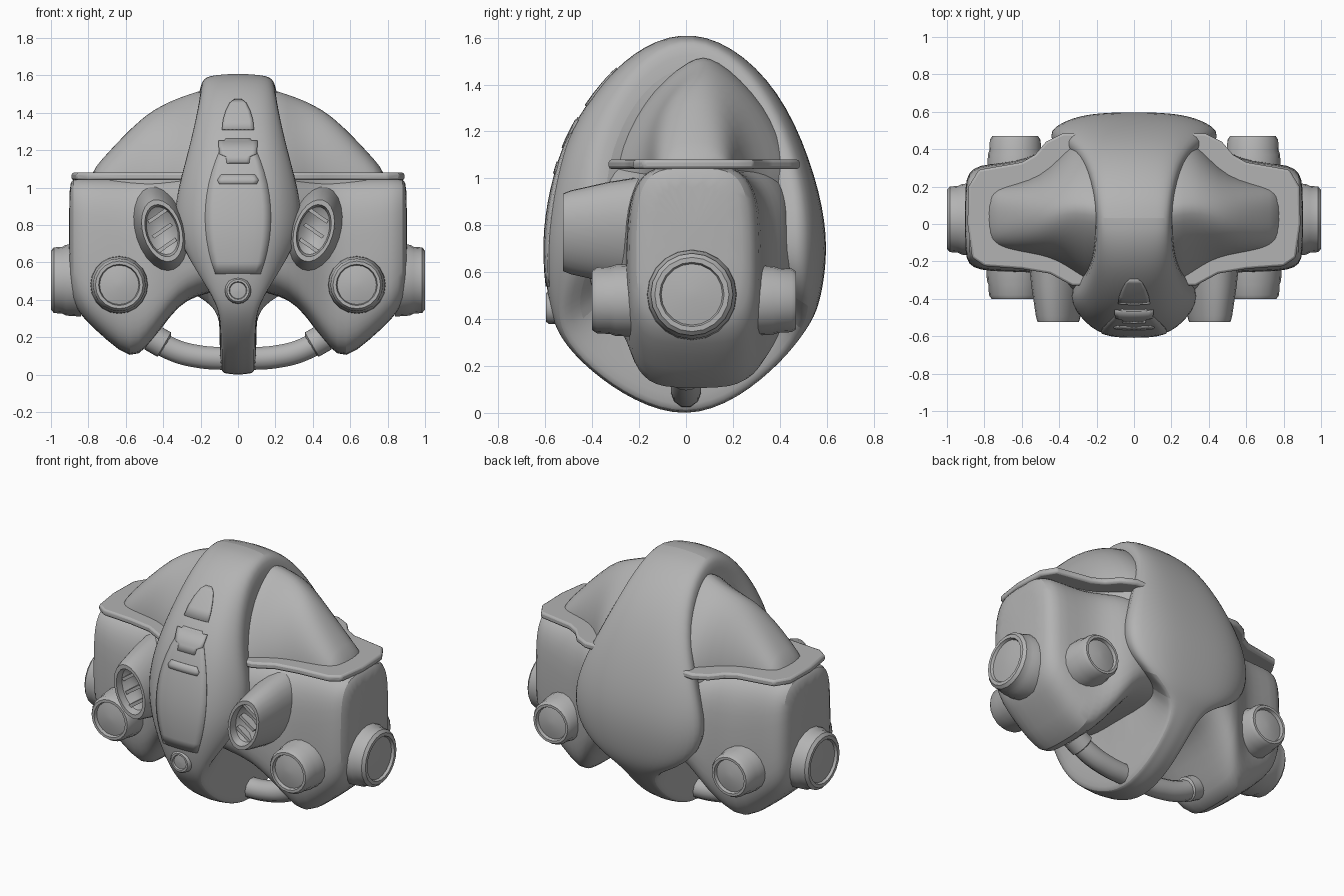
import bpy, bmesh, math
from mathutils import Matrix, Vector

cube = bpy.data.objects.get("Cube")
if cube:
    bpy.data.objects.remove(cube)

GREY = (0.45, 0.45, 0.45, 1)
mat = bpy.data.materials.new("hull_grey")
mat.use_nodes = True
mat.diffuse_color = GREY
for node in mat.node_tree.nodes:
    if node.type == 'BSDF_PRINCIPLED':
        node.inputs["Base Color"].default_value = GREY
        node.inputs["Roughness"].default_value = 0.6


def finish(name, bm, mirror=False, subsurf=0, bevel=0, angle=40):
    """Turn a bmesh into a smooth-shaded object with its modifiers."""
    bmesh.ops.recalc_face_normals(bm, faces=bm.faces[:])
    mesh = bpy.data.meshes.new(name)
    bm.to_mesh(mesh)
    bm.free()
    ob = bpy.data.objects.new(name, mesh)
    bpy.context.collection.objects.link(ob)
    mesh.materials.append(mat)
    bpy.ops.object.select_all(action='DESELECT')
    ob.select_set(True)
    bpy.context.view_layer.objects.active = ob
    bpy.ops.object.shade_smooth_by_angle(angle=math.radians(angle))
    if mirror:
        ob.modifiers.new("Mirror", 'MIRROR').use_mirror_merge = False
    if bevel:
        m = ob.modifiers.new("Bevel", 'BEVEL')
        m.width, m.segments = bevel, 2
    if subsurf:
        m = ob.modifiers.new("Subsurf", 'SUBSURF')
        m.levels = m.render_levels = subsurf
    return ob


def loft(rings, closed=False):
    """Skin equal rings; cap the two ends, or the two sides of a closed band."""
    bm = bmesh.new()
    vs = [[bm.verts.new(p) for p in ring] for ring in rings]
    n, m = len(vs), len(vs[0])
    for i in range(n if closed else n - 1):
        a, b = vs[i], vs[(i + 1) % n]
        for j in range(m - 1 if closed else m):
            k = (j + 1) % m
            bm.faces.new((a[j], a[k], b[k], b[j]))
    if closed:
        bm.faces.new([r[0] for r in vs])
        bm.faces.new([r[-1] for r in vs])
    else:
        bm.faces.new(vs[0])
        bm.faces.new(vs[-1])
    return bm


def oval(x, y0, y1, z0, z1, power, steps=24):
    """Rounded section across the y-z plane."""
    pts = []
    for i in range(steps):
        a = math.tau * (i + 0.5) / steps
        c, s = math.cos(a), math.sin(a)
        pts.append((x,
                    (y0 + y1) / 2 + (y1 - y0) / 2 * math.copysign(abs(c) ** (2 / power), c),
                    (z0 + z1) / 2 + (z1 - z0) / 2 * math.copysign(abs(s) ** (2 / power), s)))
    return pts


def lathe(name, profile, matrix, steps=20):
    """Revolve (radius, height) pairs around z, place with a matrix, mirror in x."""
    rings = [[matrix @ Vector((r * math.cos(math.tau * i / steps),
                               r * math.sin(math.tau * i / steps), h))
              for i in range(steps)] for r, h in profile]
    return finish(name, loft(rings), mirror=True, angle=35)


# Central band: egg-shaped loop in y-z as (y, z, half width, edge inset)
band = [
    (0.03, 1.61, 0.21, 0.93), (-0.18, 1.55, 0.22, 0.88), (-0.35, 1.40, 0.26, 0.80),
    (-0.49, 1.20, 0.32, 0.70), (-0.56, 1.00, 0.37, 0.62), (-0.60, 0.78, 0.37, 0.62),
    (-0.595, 0.60, 0.31, 0.70), (-0.575, 0.46, 0.20, 0.85), (-0.54, 0.34, 0.11, 0.93),
    (-0.41, 0.20, 0.10, 0.94), (-0.22, 0.07, 0.10, 0.94), (0, 0, 0.10, 0.94),
    (0.22, 0.08, 0.10, 0.94), (0.41, 0.24, 0.10, 0.94), (0.51, 0.37, 0.14, 0.92),
    (0.55, 0.44, 0.35, 0.85), (0.58, 0.55, 0.48, 0.78), (0.60, 0.75, 0.51, 0.76),
    (0.55, 1.00, 0.44, 0.82), (0.43, 1.30, 0.31, 0.85), (0.25, 1.51, 0.24, 0.90)]
MID = 0.8
rings = []
for y, z, w, e in band:
    half = [(0.5 * w, 0.99), (0.8 * w, (1 + e) / 2 + 0.02), (w, e), (min(w, 0.2), 0.3)]
    section = [(-x, s) for x, s in reversed(half)] + [(0, 1)] + half
    rings.append([(x, y * s * 1.015, MID + (z - MID) * s * 1.035) for x, s in section])
body = finish("central_band", loft(rings, closed=True), subsurf=2)

# Side pods: one crossbody running through the hull, as (x, y0, y1, z0, z1)
pods = [
    (0.10, -0.44, 0.46, 0.45, 1.12), (0.22, -0.43, 0.47, 0.42, 1.10),
    (0.32, -0.38, 0.47, 0.37, 1.07), (0.42, -0.31, 0.45, 0.23, 1.06),
    (0.49, -0.275, 0.40, 0.14, 1.06), (0.57, -0.26, 0.355, 0.075, 1.06),
    (0.70, -0.26, 0.33, 0.18, 1.06), (0.83, -0.25, 0.32, 0.30, 1.06),
    (0.885, -0.22, 0.28, 0.38, 1.05), (0.905, -0.16, 0.21, 0.50, 1.02)]
sections = [(-p[0],) + p[1:] for p in reversed(pods)] + pods
# The pods swell slightly around the middle of their height
finish("side_pods", loft([[(x, y * (1 - 0.3 * (z - 0.6) ** 2), z) for x, y, z in oval(*p, 4)]
                          for p in sections]), subsurf=1)

# Domed canopy arms above each pod, as (x, y0, y1, top, roundness)
arms = [(0.10, -0.36, 0.48, 1.56, 1.45), (0.22, -0.34, 0.485, 1.52, 1.45),
        (0.31, -0.28, 0.46, 1.49, 1.5), (0.40, -0.21, 0.36, 1.45, 1.7),
        (0.50, -0.17, 0.26, 1.39, 2.1), (0.63, -0.15, 0.22, 1.26, 2.4),
        (0.73, -0.13, 0.20, 1.15, 2.4), (0.79, -0.10, 0.18, 1.08, 2.4)]
finish("canopy_arm", loft([oval(x, y0, y1, 1.98 - z, z, p) for x, y0, y1, z, p in arms]),
       mirror=True, subsurf=1)

# Flange along the top of each pod
rim = [(0.2, -0.33), (0.33, -0.33), (0.45, -0.265), (0.6, -0.24), (0.8, -0.225), (0.865, -0.18),
       (0.89, 0), (0.885, 0.2), (0.83, 0.29), (0.6, 0.33), (0.53, 0.37), (0.47, 0.44),
       (0.38, 0.485), (0.2, 0.48)]
finish("pod_flange", loft([[(x, y, z) for x, y in rim] for z in (1.04, 1.08)]),
       mirror=True, bevel=0.012)


# Thrusters on the front, back and outer side of each pod
def thruster(name, place, turn, size, length):
    profile = [(1.13, 0), (1.1, 0.5), (1.04, 0.62), (1.02, 0.9), (0.92, 1),
               (0.80, 1), (0.76, 0.9), (0.55, 0.93), (0.15, 0.97)]
    lathe(name, [(r * size, h * length) for r, h in profile], Matrix.Translation(place) @ turn)


FRONT = Matrix.Rotation(math.pi / 2, 4, 'X')
BACK = Matrix.Rotation(-math.pi / 2, 4, 'X')
SIDE = Matrix.Rotation(math.pi / 2, 4, 'Y')
thruster("front_thruster", (0.635, -0.20, 0.48), FRONT, 0.138, 0.20)
thruster("back_thruster", (0.635, 0.27, 0.48), BACK, 0.133, 0.20)
thruster("side_thruster", (0.84, 0.025, 0.505), SIDE, 0.172, 0.16)

# Slanted oval intakes beside the nose
lean = (Matrix.Translation((0.405, -0.18, 0.77)) @ Matrix.Rotation(math.radians(17), 4, 'Y')
        @ Matrix.Diagonal((0.125, 1, 0.205, 1)) @ FRONT)
lathe("intake", [(1.2, 0), (1.08, 0.15), (0.9, 0.31), (0.83, 0.345), (0.7, 0.345),
                 (0.64, 0.30), (0.4, 0.27), (0.1, 0.26)], lean, 24)
# Blades inside the intakes
for i, h in enumerate((-0.08, 0, 0.08)):
    bm = bmesh.new()
    bmesh.ops.create_cube(bm, size=1, matrix=Matrix.Translation((0.405 + h * 0.3, -0.46, 0.77 + h))
                          @ Matrix.Rotation(math.radians(35), 4, 'Y')
                          @ Matrix.Diagonal((0.12, 0.06, 0.02, 1)))
    finish("intake_blade_%d" % (i + 1), bm, mirror=True)

# Hoses from the keel to the pods, with collars at the pods
curve = bpy.data.curves.new("hose", 'CURVE')
curve.dimensions = '3D'
curve.bevel_depth, curve.bevel_resolution = 0.064, 3
path = [(0.05, 0.085), (0.2, 0.095), (0.34, 0.13), (0.5, 0.22)]
for sign in (-1, 1):
    spline = curve.splines.new('BEZIER')
    spline.bezier_points.add(len(path) - 1)
    for point, (x, z) in zip(spline.bezier_points, path):
        point.co = (sign * x, 0, z)
        point.handle_left_type = point.handle_right_type = 'AUTO'
curve.materials.append(mat)
bpy.context.collection.objects.link(bpy.data.objects.new("hoses", curve))
lathe("pod_collar", [(0.055, 0), (0.075, 0.012), (0.075, 0.09), (0.055, 0.1)],
      Matrix.Translation((0.385, 0, 0.155)) @ Matrix.Rotation(math.radians(60), 4, 'Y'))

# Plates laid on the curved nose
bpy.context.view_layer.update()
solid = body.evaluated_get(bpy.context.evaluated_depsgraph_get())


def plate(name, rows, raise_by, columns=8):
    """Lay rows of (z, half width) on the nose surface."""
    bm = bmesh.new()
    grid = []
    for z, w in rows:
        row = []
        for i in range(columns + 1):
            x = w * (2 * i / columns - 1)
            hit, where, _, _ = solid.ray_cast(Vector((x, -2, z)), Vector((0, 1, 0)))
            row.append(bm.verts.new((x, (where.y if hit else -0.5) - raise_by, z)))
        grid.append(row)
    for a, b in zip(grid, grid[1:]):
        for i in range(columns):
            bm.faces.new((a[i], a[i + 1], b[i + 1], b[i]))
    m = finish(name, bm).modifiers.new("Solidify", 'SOLIDIFY')
    m.thickness, m.offset = 0.009, 0


nose = [(0.54 + 0.06 * i, 0.175 * math.sin(math.pi * (0.2 + 0.72 * i / 12)) ** 0.7)
        for i in range(13)]
plate("nose_panel", nose, 0.001)
plate("upper_window", [(1.31, 0.085), (1.36, 0.08), (1.41, 0.065), (1.45, 0.045), (1.47, 0.02)], 0.003)
plate("lower_window", [(1.13, 0.06), (1.165, 0.065), (1.18, 0.10), (1.25, 0.105)], 0.006)
plate("nose_step", [(1.02, 0.10), (1.04, 0.11), (1.07, 0.09)], 0.006)

# Small round lamp under the nose
lamp = [(0.075, 0.5), (0.07, 0.586), (0.06, 0.598), (0.048, 0.598), (0.044, 0.588), (0.01, 0.592)]
finish("chin_lamp", loft([[(r * math.cos(math.tau * i / 16), -h, 0.45 + r * math.sin(math.tau * i / 16))
                           for i in range(16)] for r, h in lamp]))
